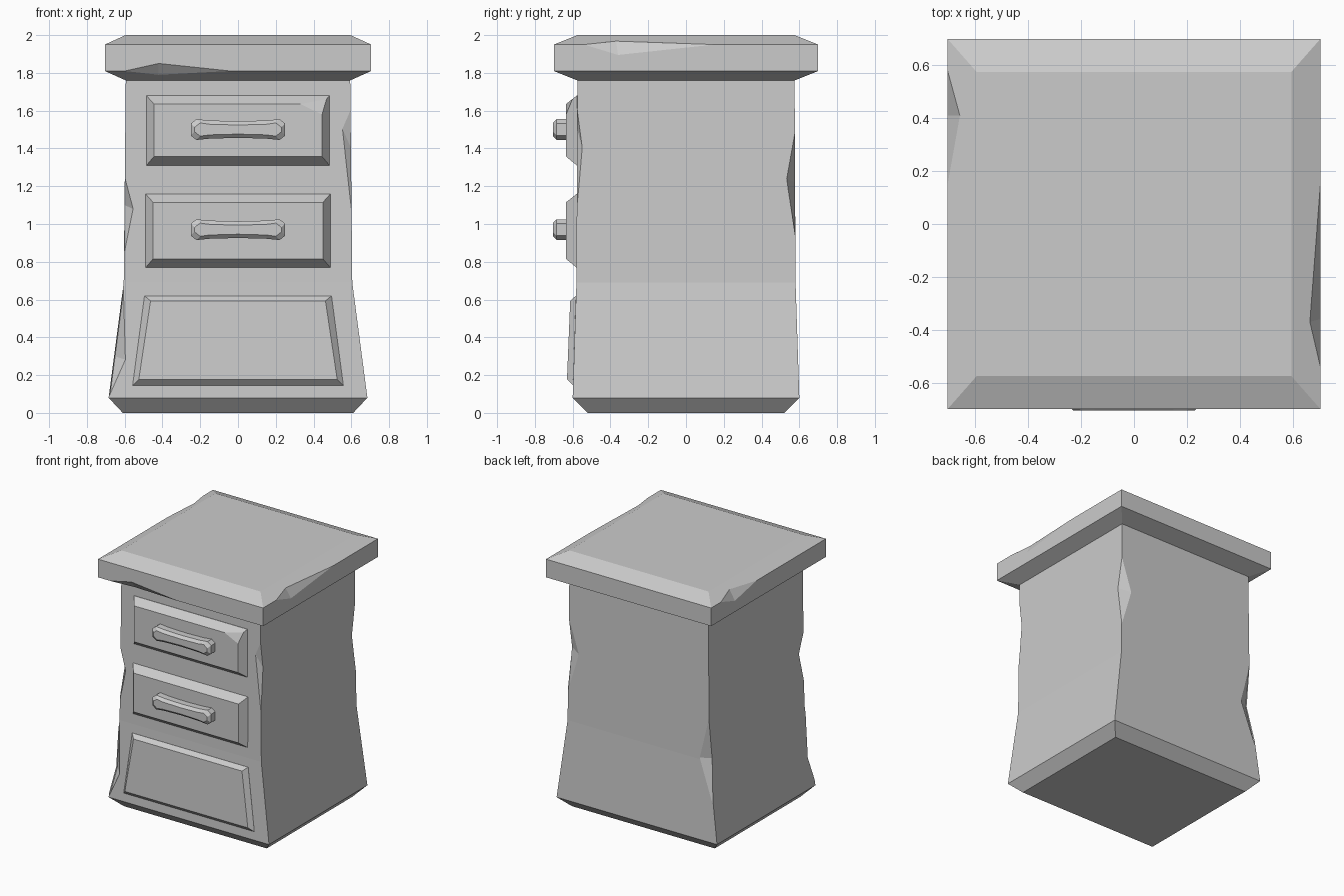
import bpy, bmesh
from mathutils import Vector

cube = bpy.data.objects.get("Cube")
if cube:
    bpy.data.objects.remove(cube, do_unlink=True)

grey = bpy.data.materials.new("plain_grey")
grey.use_nodes = True
grey.diffuse_color = (0.6, 0.6, 0.6, 1)
grey.node_tree.nodes["Principled BSDF"].inputs["Base Color"].default_value = (0.6, 0.6, 0.6, 1)


def finish(name, bm):
    bmesh.ops.recalc_face_normals(bm, faces=bm.faces[:])
    mesh = bpy.data.meshes.new(name)
    bm.to_mesh(mesh)
    bm.free()
    mesh.materials.append(grey)
    obj = bpy.data.objects.new(name, mesh)
    bpy.context.collection.objects.link(obj)
    return obj


def loft(name, rings):
    """Closed solid skinned through rings of equal point count."""
    bm = bmesh.new()
    loops = [[bm.verts.new(p) for p in ring] for ring in rings]
    n = len(loops[0])
    for a, b in zip(loops, loops[1:]):
        for i in range(n):
            j = (i + 1) % n
            bm.faces.new((a[i], a[j], b[j], b[i]))
    bm.faces.new(loops[0])
    bm.faces.new(loops[-1])
    return finish(name, bm)


def box_ring(z, hx, hy):
    return [(-hx, -hy, z), (hx, -hy, z), (hx, hy, z), (-hx, hy, z)]


def panel_ring(z0, z1, hx0, hx1, y0, y1):
    return [(-hx0, y0, z0), (hx0, y0, z0), (hx1, y1, z1), (-hx1, y1, z1)]


def chip(target, points):
    """Knock a faceted chip out of an edge; the last point lies outside."""
    bm = bmesh.new()
    for p in points:
        bm.verts.new(p)
    bmesh.ops.convex_hull(bm, input=bm.verts[:])
    cutter = finish("chip_cutter", bm)
    cutter.hide_render = True
    mod = target.modifiers.new("chip", 'BOOLEAN')
    mod.operation = 'DIFFERENCE'
    mod.solver = 'EXACT'
    mod.object = cutter
    bpy.context.view_layer.objects.active = target
    bpy.ops.object.modifier_apply(modifier=mod.name)
    bpy.data.objects.remove(cutter, do_unlink=True)


# Cabinet body with flared foot
body = loft("cabinet_body", [box_ring(0, 0.61, 0.52), box_ring(0.08, 0.685, 0.6),
                             box_ring(0.69, 0.605, 0.58), box_ring(1.77, 0.594, 0.575)])


def corner(z):
    flare = max(0, 0.69 - z)
    return 0.6 + flare * 0.13, 0.578 + flare * 0.033


def corner_chip(sx, sy, z0, z1, dx, zx, dy, zy):
    pts = []
    for z, ix, iy in ((z0, 0, 0), (z1, 0, 0), (zx, dx, 0), (zy, 0, dy), ((z0 + z1) / 2, -0.1, -0.1)):
        ex, ey = corner(z)
        pts.append((sx * (ex - ix), sy * (ey - iy), z))
    chip(body, pts)


# Worn vertical corners
corner_chip(-1, -1, 0.85, 1.25, 0.045, 1.08, 0.06, 1.1)
corner_chip(-1, -1, 0.09, 0.66, 0.06, 0.28, 0.05, 0.3)
corner_chip(1, -1, 1.08, 1.63, 0.05, 1.51, 0.03, 1.4)
corner_chip(1, 1, 0.92, 1.5, 0.09, 1.22, 0.045, 1.24)
corner_chip(-1, 1, 0.36, 1.02, 0.08, 0.7, 0.04, 0.7)

# Top slab with bevelled rims
top = loft("top_slab", [box_ring(1.76, 0.594, 0.575), box_ring(1.81, 0.705, 0.7),
                        box_ring(1.95, 0.705, 0.7), box_ring(2.0, 0.595, 0.575)])
chip(top, [(-0.6, -0.7, 1.81), (-0.04, -0.7, 1.81), (-0.42, -0.7, 1.85),
           (-0.42, -0.65, 1.79), (-0.35, -0.8, 1.76)])
chip(top, [(0.705, -0.54, 1.95), (0.705, 0.15, 1.95), (0.705, -0.36, 1.895),
           (0.665, -0.37, 1.968), (0.8, -0.2, 2.0)])
chip(top, [(-0.705, 0.15, 1.95), (-0.705, 0.58, 1.95), (-0.705, 0.41, 1.895),
           (-0.658, 0.41, 1.971), (-0.8, 0.38, 2.0)])


# Drawer fronts
def drawer(name, z0, z1, hx):
    return loft(name, [panel_ring(z0, z1, hx, hx, -0.56, -0.56),
                       panel_ring(z0, z1, hx, hx, -0.578, -0.578),
                       panel_ring(z0 + 0.047, z1 - 0.045, hx - 0.04, hx - 0.04, -0.635, -0.635)])


upper = drawer("upper_drawer", 1.31, 1.68, 0.485)
drawer("middle_drawer", 0.768, 1.16, 0.49)
chip(upper, [(0.33, -0.635, 1.635), (0.445, -0.635, 1.58), (0.47, -0.6, 1.664),
             (0.5, -0.7, 1.7)])
loft("lower_panel", [panel_ring(0.145, 0.62, 0.558, 0.495, -0.56, -0.56),
                     panel_ring(0.145, 0.62, 0.558, 0.495, -0.598, -0.583),
                     panel_ring(0.178, 0.593, 0.525, 0.463, -0.63, -0.613)])


# Pinched drawer handles
def handle(name, z):
    half = [(0.25, 0.032), (0.22, 0.055), (0.15, 0.048), (0, 0.044)]

    def outline(y, inset):
        quad = [(x - (inset if x > 0.2 else 0), h - inset) for x, h in half]
        upper_half = quad + [(-x, h) for x, h in quad[-2::-1]]
        pts = upper_half + [(x, -h) for x, h in upper_half[::-1]]
        return [Vector((x, y, z + h)) for x, h in pts]

    loft(name, [outline(-0.62, 0), outline(-0.685, 0), outline(-0.705, 0.02)])


handle("upper_handle", 1.5)
handle("middle_handle", 0.97)
